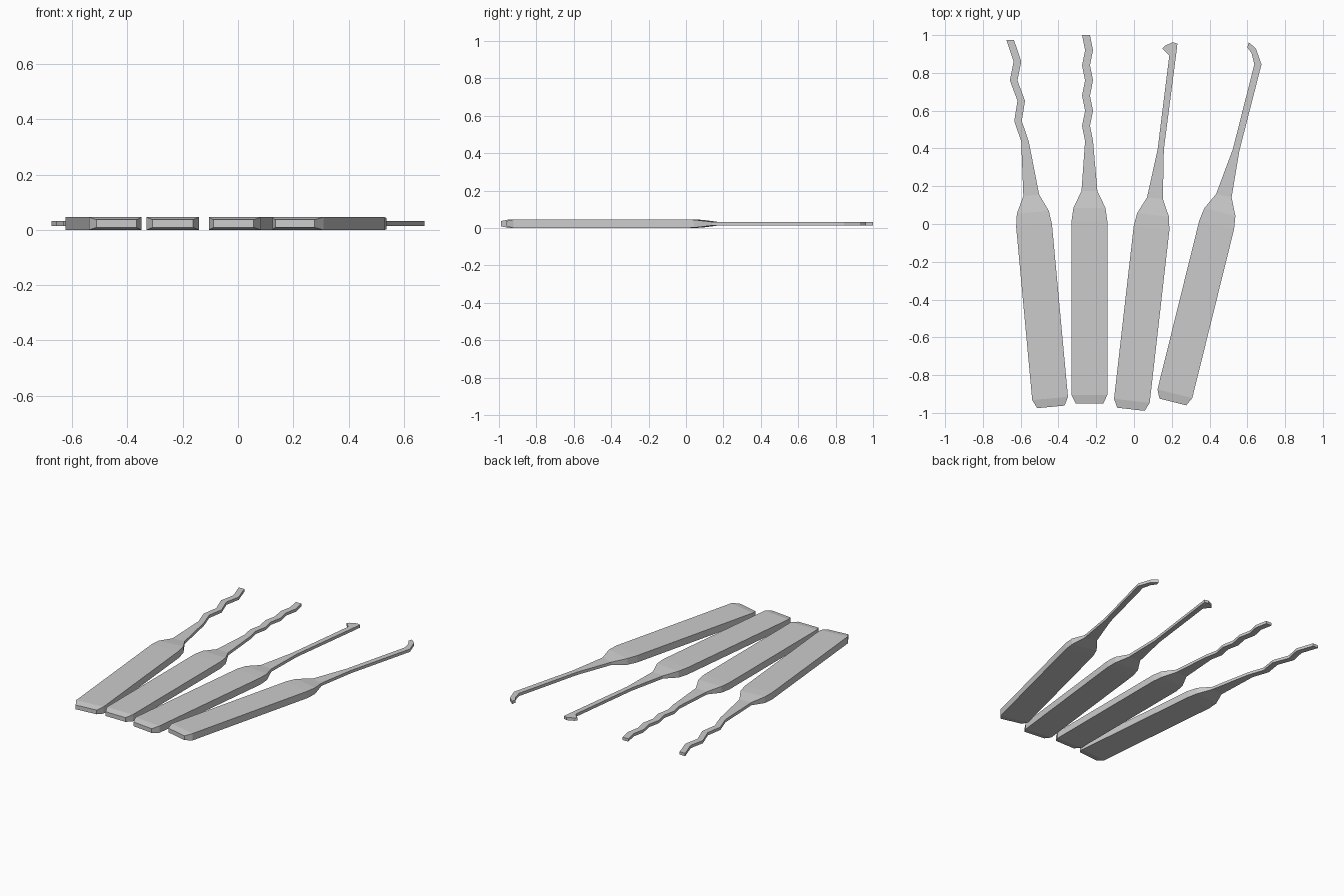
import bpy, bmesh
from math import radians
from mathutils import Matrix, Vector

if "Cube" in bpy.data.objects:
    bpy.data.objects.remove(bpy.data.objects["Cube"])

MID_Z = 0.023      # mid-plane height of every tool
BLADE_T = 0.0095   # half thickness of the thin shaft

# handle stations measured from the neck: along, half width, half thickness
HANDLE = [(-1.125, 0.073, 0.014), (-1.08, 0.095, 0.023), (-0.16, 0.095, 0.023),
          (-0.09, 0.085, 0.021), (0.0, 0.042, BLADE_T)]


def wavy(points, half):
    """Left/right edge pairs along a zigzag centre line."""
    return [((x - half, y), (x + half, y)) for x, y in points]


def make_pick(name, neck, angle, blade):
    """Loft one closed four-sided body through handle and blade stations."""
    rot = Matrix.Rotation(radians(angle), 2)
    stations = []
    for along, w, t in HANDLE:
        l, r = [Vector(neck) + rot @ Vector((s * w, along)) for s in (-1, 1)]
        stations.append((l, r, t))
    stations += [(l, r, BLADE_T) for l, r in blade]

    bm = bmesh.new()
    rings = []
    for l, r, t in stations:
        corners = ((l, -t), (r, -t), (r, t), (l, t))
        rings.append([bm.verts.new((p[0], p[1], MID_Z + z)) for p, z in corners])
    for a, b in zip(rings, rings[1:]):
        for i in range(4):
            j = (i + 1) % 4
            bm.faces.new((a[i], a[j], b[j], b[i]))
    bm.faces.new(rings[0])
    bm.faces.new(rings[-1])
    bmesh.ops.recalc_face_normals(bm, faces=bm.faces)
    mesh = bpy.data.meshes.new(name)
    bm.to_mesh(mesh)
    bm.free()
    obj = bpy.data.objects.new(name, mesh)
    bpy.context.collection.objects.link(obj)


# long-wave rake
make_pick("long_wave_pick", (-0.544, 0.152), 5.3, wavy(
    [(-0.577, 0.437), (-0.614, 0.545), (-0.597, 0.652),
     (-0.637, 0.76), (-0.617, 0.86), (-0.655, 0.973)], 0.02))

# short-wave rake, regular zigzag
zigzag = [(-0.238 if i % 2 == 0 else -0.254, 0.44 + 0.08 * i) for i in range(8)]
make_pick("short_wave_pick", (-0.236, 0.175), 0, wavy(zigzag, 0.021))

# half-diamond tip
make_pick("diamond_pick", (0.111, 0.137), -6.5, [
    ((0.125, 0.395), (0.158, 0.395)),
    ((0.187, 0.892), (0.222, 0.89)),
    ((0.18, 0.9), (0.23, 0.955)),
    ((0.166, 0.913), (0.205, 0.962)),
    ((0.15, 0.928), (0.162, 0.943))])

# hooked tip
make_pick("hook_pick", (0.476, 0.15), -13.9, [
    ((0.523, 0.395), (0.558, 0.388)),
    ((0.637, 0.845), (0.675, 0.845)),
    ((0.622, 0.905), (0.645, 0.93)),
    ((0.6, 0.935), (0.607, 0.962))])
